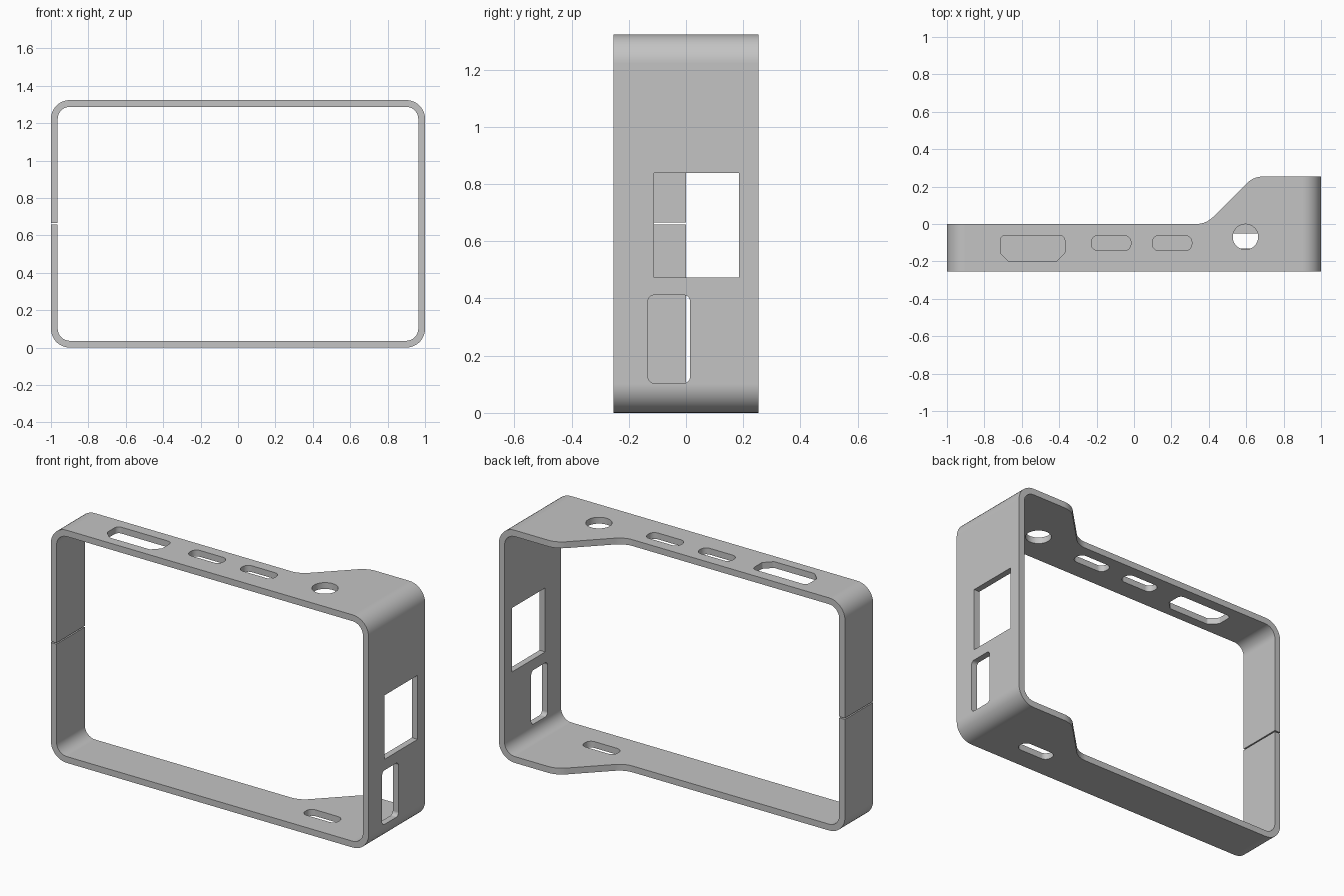
import bpy
import bmesh
import math
from mathutils import Vector

if "Cube" in bpy.data.objects:
    bpy.data.objects.remove(bpy.data.objects["Cube"], do_unlink=True)

HEIGHT, DEPTH, WALL = 1.323, 0.254, 0.036


def rounded(corners, steps=10):
    """Outline through (u, v, radius) corners, each one filleted."""
    pts = []
    for i, (u, v, r) in enumerate(corners):
        p = Vector((u, v))
        if r == 0:
            pts.append(p)
            continue
        a = (Vector(corners[i - 1][:2]) - p).normalized()
        b = (Vector(corners[(i + 1) % len(corners)][:2]) - p).normalized()
        half = math.acos(max(-1, min(1, a.dot(b)))) / 2
        centre = p + (a + b).normalized() * r / math.sin(half)
        start = p + a * r / math.tan(half) - centre
        end = p + b * r / math.tan(half) - centre
        t0 = math.atan2(start.y, start.x)
        turn = math.atan2(end.y, end.x) - t0
        turn = (turn + math.pi) % math.tau - math.pi
        for k in range(steps + 1):
            t = t0 + turn * k / steps
            pts.append(centre + Vector((math.cos(t), math.sin(t))) * r)
    return pts


def box(u0, u1, v0, v1, r=0):
    return rounded([(u0, v0, r), (u1, v0, r), (u1, v1, r), (u0, v1, r)])


def prism(name, outline, axis, lo, hi):
    """Extrude an outline along the x, y or z axis."""
    place = {"x": lambda u, v, w: (w, u, v),
             "y": lambda u, v, w: (u, w, v),
             "z": lambda u, v, w: (u, v, w)}[axis]
    bm = bmesh.new()
    base = bm.faces.new([bm.verts.new(place(p[0], p[1], lo)) for p in outline])
    ext = bmesh.ops.extrude_face_region(bm, geom=[base], use_keep_orig=True)
    top = [g for g in ext["geom"] if isinstance(g, bmesh.types.BMVert)]
    bmesh.ops.translate(bm, verts=top, vec=place(0, 0, hi - lo))
    bmesh.ops.recalc_face_normals(bm, faces=bm.faces)
    mesh = bpy.data.meshes.new(name)
    bm.to_mesh(mesh)
    bm.free()
    obj = bpy.data.objects.new(name, mesh)
    bpy.context.collection.objects.link(obj)
    return obj


# Outer shell of the rounded frame
frame = prism("frame", box(-1, 1, 0, HEIGHT, 0.1), "y", -DEPTH, 0.4)

# Open middle
cutters = [prism("opening_cutter",
                 box(WALL - 1, 1 - WALL, WALL, HEIGHT - WALL, 0.065), "y", -1, 1)]

# Stepped back edge, deeper on the left side
back = rounded([(-1.2, 0, 0), (0.385, 0, 0.125), (0.385 + DEPTH, DEPTH, 0.125),
                (1.2, DEPTH, 0), (1.2, 0.6, 0), (-1.2, 0.6, 0)])
cutters.append(prism("back_cutter", back, "z", -0.5, 2))

# Ports in the top wall
wide_port = rounded([(-0.715, -0.062, 0.025), (-0.37, -0.062, 0.025),
                     (-0.37, -0.155, 0.015), (-0.415, -0.2, 0.015),
                     (-0.67, -0.2, 0.015), (-0.715, -0.155, 0.015)], 6)
button = [(0.596 + 0.068 * math.cos(math.tau * k / 48),
           -0.069 + 0.068 * math.sin(math.tau * k / 48)) for k in range(48)]
top_holes = {"wide_port": wide_port, "button_hole": button,
             "slot_a": box(-0.228, -0.017, -0.142, -0.062, 0.035),
             "slot_b": box(0.098, 0.309, -0.142, -0.062, 0.035)}
for name, outline in top_holes.items():
    cutters.append(prism(name + "_cutter", outline, "z", 1.2, 1.5))

# Slot in the bottom wall
cutters.append(prism("bottom_slot_cutter",
                     box(0.49, 0.7, -0.131, -0.051, 0.035), "z", -0.1, 0.1))

# Windows in the left wall
cutters.append(prism("square_window_cutter",
                     box(-0.112, 0.186, 0.474, 0.838), "x", 0.9, 1.1))
cutters.append(prism("tall_window_cutter",
                     box(-0.133, 0.014, 0.104, 0.412, 0.022), "x", 0.9, 1.1))

# Thin split through the right wall
cutters.append(prism("split_cutter", box(-0.5, 0.5, 0.658, 0.665), "x", -1.1, -0.9))

bpy.ops.object.select_all(action="DESELECT")
bpy.context.view_layer.objects.active = frame
frame.select_set(True)
for cutter in cutters:
    cutter.hide_render = True
    mod = frame.modifiers.new(cutter.name, "BOOLEAN")
    mod.operation, mod.solver, mod.object = "DIFFERENCE", "EXACT", cutter
    bpy.ops.object.modifier_apply(modifier=mod.name)
    bpy.data.objects.remove(cutter, do_unlink=True)

# Smooth bends, flat walls
bpy.ops.object.shade_smooth_by_angle(angle=math.radians(30))
weighted = frame.modifiers.new("weighted_normals", "WEIGHTED_NORMAL")
weighted.keep_sharp = True

# Plain grey plastic
grey = bpy.data.materials.new("grey_plastic")
grey.use_nodes = True
colour = (0.55, 0.55, 0.55, 1)
grey.diffuse_color = colour
grey.node_tree.nodes["Principled BSDF"].inputs["Base Color"].default_value = colour
frame.data.materials.clear()
frame.data.materials.append(grey)
for poly in frame.data.polygons:
    poly.material_index = 0
